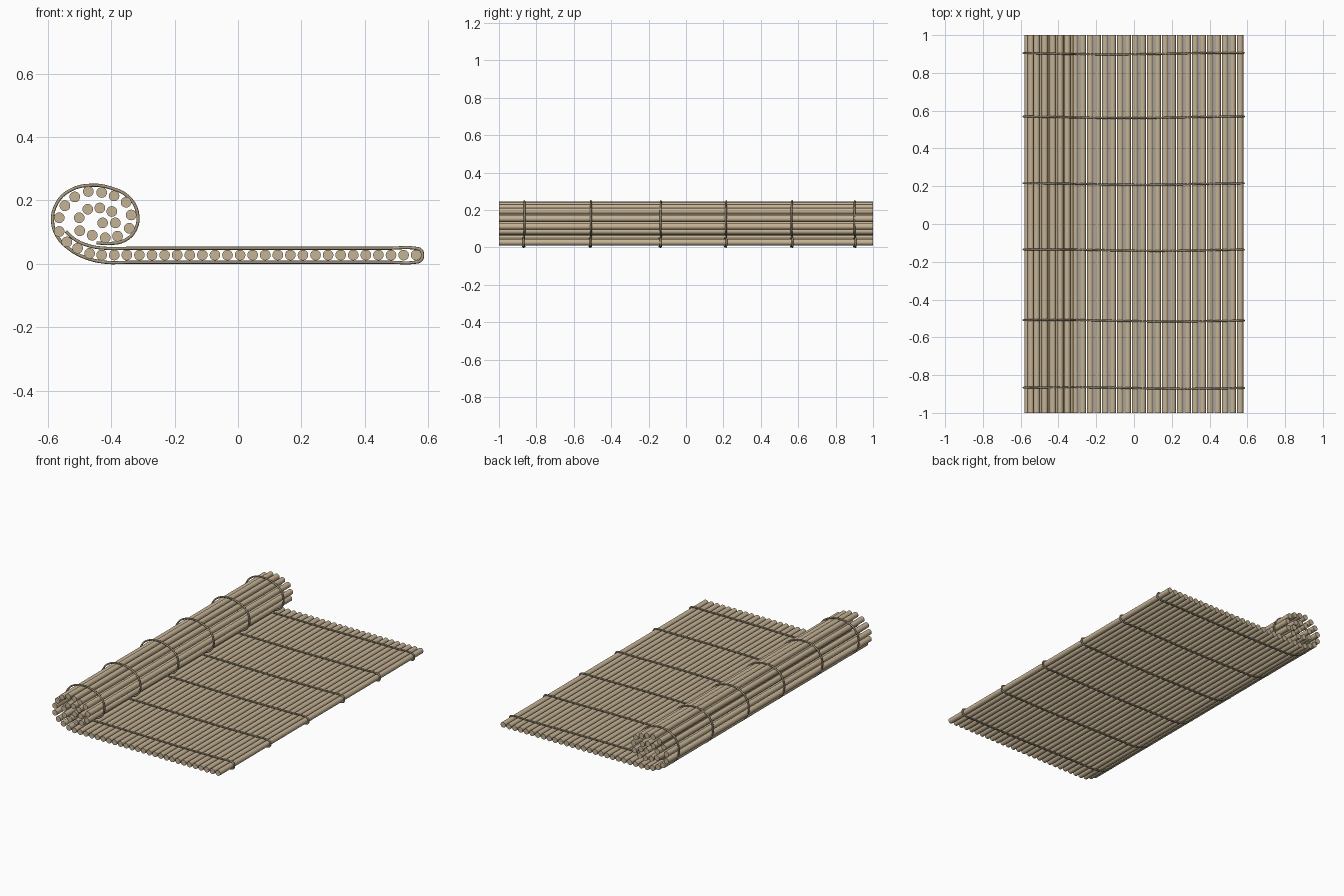
import bpy, bmesh, math
from mathutils import Matrix, Vector

if "Cube" in bpy.data.objects:
    bpy.data.objects.remove(bpy.data.objects["Cube"])

R = 0.0168        # stick radius
FLAT_Z = 0.0275   # height of the flat part's stick centres


def material(name, rgb):
    m = bpy.data.materials.new(name)
    m.diffuse_color = (*rgb, 1)
    m.use_nodes = True
    m.node_tree.nodes["Principled BSDF"].inputs["Base Color"].default_value = m.diffuse_color
    return m


bamboo = material("bamboo", (0.56, 0.45, 0.30))
twine = material("twine", (0.40, 0.33, 0.22))

# Stick centres (x, z): flat run, then the rolled-up end
flat = [(0.562 - i * 0.992 / 25, FLAT_Z) for i in range(26)]
roll = [(-.468, .033), (-.506, .049), (-.540, .069), (-.564, .102), (-.564, .145),
        (-.546, .183), (-.515, .211), (-.472, .228), (-.430, .225), (-.391, .214),
        (-.353, .194), (-.337, .154), (-.343, .112), (-.380, .087), (-.419, .082),
        (-.460, .090), (-.499, .104), (-.501, .145), (-.474, .172), (-.436, .176),
        (-.398, .165), (-.387, .129), (-.427, .129)]


def sticks(name, centres):
    bm = bmesh.new()
    for x, z in centres:
        bmesh.ops.create_cone(bm, cap_ends=True, segments=20, radius1=R, radius2=R, depth=2,
                              matrix=Matrix.Translation((x, 0, z)) @ Matrix.Rotation(math.pi / 2, 4, 'X'))
    me = bpy.data.meshes.new(name)
    bm.to_mesh(me)
    bm.free()
    me.materials.append(bamboo)
    ob = bpy.data.objects.new(name, me)
    bpy.context.collection.objects.link(ob)
    bpy.ops.object.select_all(action='DESELECT')
    ob.select_set(True)
    bpy.context.view_layer.objects.active = ob
    bpy.ops.object.shade_smooth_by_angle(angle=math.radians(40))


sticks("flat_sticks", flat)
sticks("rolled_sticks", roll)

# Cord path: over the flat top, round the last stick, back underneath, around the roll
LOW, HIGH = 0.005, 0.049
run = [0.56 - i * 0.98 / 12 for i in range(13)]
path = [(-.543, .102), (-.515, .077), (-.474, .058)]
path += [(x, HIGH) for x in reversed(run)]
path += [(.577, .043), (.582, .027), (.577, .011)]
path += [(x, LOW) for x in run]
path += [(-.483, .020), (-.531, .046), (-.568, .083), (-.585, .134), (-.572, .190),
         (-.531, .231), (-.461, .248), (-.398, .238), (-.348, .213), (-.318, .165),
         (-.323, .109), (-.357, .074), (-.405, .064), (-.446, .066)]


def cord(name, y, phase):
    cu = bpy.data.curves.new(name, 'CURVE')
    cu.dimensions = '3D'
    cu.bevel_depth = 0.005
    cu.bevel_resolution = 2
    cu.resolution_u = 4
    cu.use_fill_caps = True
    sp = cu.splines.new('BEZIER')
    sp.bezier_points.add(len(path) - 1)
    for p, (x, z) in zip(sp.bezier_points, path):
        wobble = 0.004 * math.sin(5 * x + phase)
        p.co = Vector((x, y + wobble, z))
        p.handle_left_type = p.handle_right_type = 'AUTO'
    cu.materials.append(twine)
    bpy.context.collection.objects.link(bpy.data.objects.new(name, cu))


for i, y in enumerate((-.868, -.512, -.138, .212, .565, .902)):
    cord(f"binding_cord_{i + 1}", y, 3.3 + 0.4 * i)
